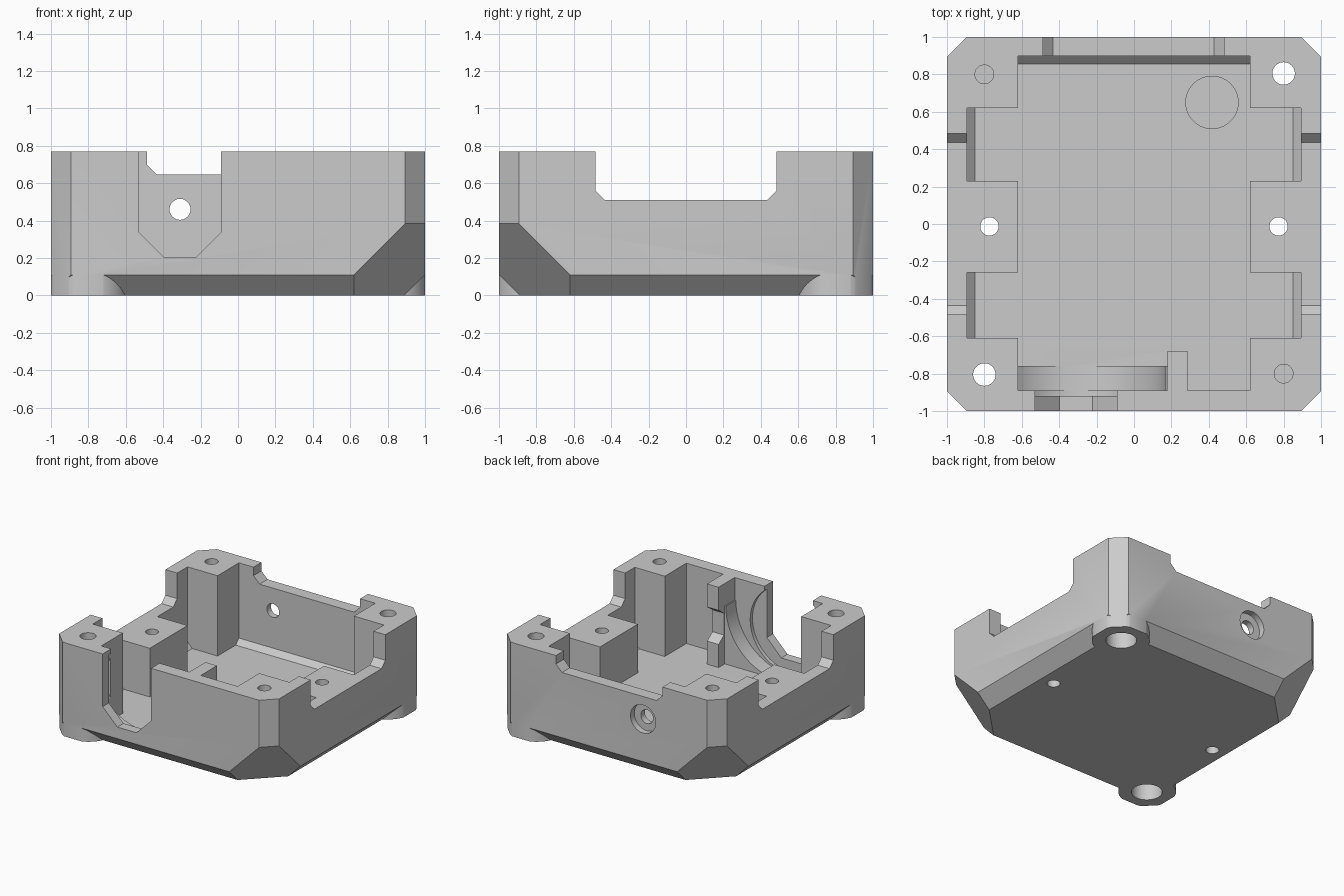
import bpy, bmesh, math
from mathutils import Vector

if "Cube" in bpy.data.objects:
    bpy.data.objects.remove(bpy.data.objects["Cube"])

grey = bpy.data.materials.new("plain grey")
grey.use_nodes = True
colour = (0.6, 0.6, 0.6, 1)
grey.diffuse_color = colour
grey.node_tree.nodes["Principled BSDF"].inputs["Base Color"].default_value = colour

TOP, FLOOR = 0.77, 0.11


def prism(name, axis, profile, lo, hi):
    """Extrude a 2D profile along an axis: x uses (y, z), y uses (x, z), z uses (x, y)."""
    def place(u, v, w):
        return {"x": (w, u, v), "y": (u, w, v), "z": (u, v, w)}[axis]
    bm = bmesh.new()
    face = bm.faces.new([bm.verts.new(place(u, v, lo)) for u, v in profile])
    ext = bmesh.ops.extrude_face_region(bm, geom=[face])["geom"]
    step = Vector(place(0, 0, hi - lo))
    bmesh.ops.translate(bm, vec=step, verts=[g for g in ext if isinstance(g, bmesh.types.BMVert)])
    bmesh.ops.recalc_face_normals(bm, faces=bm.faces)
    mesh = bpy.data.meshes.new(name)
    bm.to_mesh(mesh)
    bm.free()
    mesh.materials.append(grey)
    obj = bpy.data.objects.new(name, mesh)
    bpy.context.collection.objects.link(obj)
    return obj


def disc(name, axis, u, v, r, lo, hi, n=64):
    ring = [(u + r * math.cos(math.tau * i / n), v + r * math.sin(math.tau * i / n)) for i in range(n)]
    return prism(name, axis, ring, lo, hi)


def slot(lo, hi, z, c):
    """Open-topped notch profile with chamfered bottom corners."""
    return [(lo + c, z), (hi - c, z), (hi, z + c), (hi, 1), (lo, 1), (lo, z + c)]


def combine(target, tool, operation="DIFFERENCE"):
    mod = target.modifiers.new("combine", "BOOLEAN")
    mod.operation, mod.object, mod.solver = operation, tool, "EXACT"
    bpy.context.view_layer.objects.active = target
    bpy.ops.object.modifier_apply(modifier=mod.name)
    bpy.data.objects.remove(tool)


# Block with bevelled underside and two steep lower corners
w = 1.2
housing = prism("housing", "z", [(-w, -w), (w, -w), (w, w), (-w, w)], -0.1, 1)
bm = bmesh.new()
bm.from_mesh(housing.data)
planes = [((0.89 * x, 0.89 * y, 0), (x, y, -1)) for x, y in ((1, 0), (-1, 0), (0, 1), (0, -1))]
planes += [((s * 0.755, -s * 0.755, 0), (s, -s, -1)) for s in (1, -1)]
for co, no in planes:
    cut = bmesh.ops.bisect_plane(bm, geom=bm.verts[:] + bm.edges[:] + bm.faces[:],
                                 plane_co=co, plane_no=no, clear_outer=True)
    edges = [g for g in cut["geom_cut"] if isinstance(g, bmesh.types.BMEdge)]
    bmesh.ops.contextual_create(bm, geom=edges)
bmesh.ops.recalc_face_normals(bm, faces=bm.faces)
bm.to_mesh(housing.data)
bm.free()

# Round screw bosses on the other two lower corners
for s in (1, -1):
    combine(housing, disc("boss", "z", 0.8 * s, 0.8 * s, 0.215, -0.15, 0.5), "UNION")

# Trim to the octagonal outline
k = 0.893
outline = [(-k, -1), (k, -1), (1, -k), (1, k), (k, 1), (-k, 1), (-1, k), (-1, -k)]
combine(housing, prism("outline", "z", outline, 0, TOP), "INTERSECT")

# Main cavity and side pockets, with bevels at the floor
cavity = [(-0.89, FLOOR), (0.855, FLOOR), (0.897, FLOOR + 0.042), (0.897, 1), (-0.89, 1)]
combine(housing, prism("cavity", "x", cavity, -0.62, 0.62))
for lo, hi in ((0.23, 0.62), (-0.61, -0.26)):
    combine(housing, prism("pocket", "y", slot(-0.893, 0.893, FLOOR, 0.043), lo, hi))

# Notches in both sides and the back
combine(housing, prism("side_notch", "x", slot(-0.485, 0.485, 0.51, 0.05), -1.1, 1.1))
combine(housing, prism("back_notch", "y", slot(-0.487, 0.482, 0.645, 0.055), 0.8, 1.1))

# Curved cradle inside the front wall
cradle = prism("cradle", "y", [(-0.66, 0.05), (0.2, 0.05), (0.2, 0.585), (-0.66, 0.585)], -0.92, -0.76)
combine(cradle, disc("cradle_bowl", "y", -0.31, 0.585, 0.48, -1, -0.6, 96))
combine(housing, cradle, "UNION")

# Stepped rib beside the cradle
rib = [(-0.95, 0.09), (-0.68, 0.09), (-0.68, 0.3), (-0.75, 0.35), (-0.75, 0.53),
       (-0.68, 0.58), (-0.68, TOP), (-0.95, TOP)]
combine(housing, prism("rib", "x", rib, 0.18, 0.285), "UNION")

# Front cable slot and the round recess behind it
combine(housing, prism("front_slot", "y", slot(-0.53, -0.09, 0.205, 0.133), -1.1, -0.885))
combine(housing, disc("slot_recess", "y", -0.31, 0.462, 0.35, -0.92, -0.77))

# Stepped hole in the back wall
combine(housing, disc("back_hole", "y", -0.31, 0.46, 0.056, 0.8, 1.1))
combine(housing, disc("back_counterbore", "y", -0.31, 0.46, 0.115, 0.95, 1.1))

# Screw holes: through at two corners and the middle posts, blind at the others
for s in (1, -1):
    combine(housing, disc("corner_hole", "z", 0.8 * s, 0.805 * s, 0.06, -0.1, 1))
    combine(housing, disc("corner_counterbore", "z", 0.8 * s, 0.805 * s, 0.115, -0.1, 0.25))
    combine(housing, disc("blind_hole", "z", 0.8 * s, -0.8 * s, 0.05, 0.4, 1))
    combine(housing, disc("post_hole", "z", 0.773 * s, -0.013, 0.049, -0.1, 1))

# Shallow round seat in the floor
combine(housing, disc("floor_seat", "z", 0.417, 0.65, 0.14, FLOOR - 0.03, 0.3))

bpy.ops.object.select_all(action="DESELECT")
housing.select_set(True)
bpy.context.view_layer.objects.active = housing
bpy.ops.object.shade_smooth_by_angle(angle=math.radians(25))
